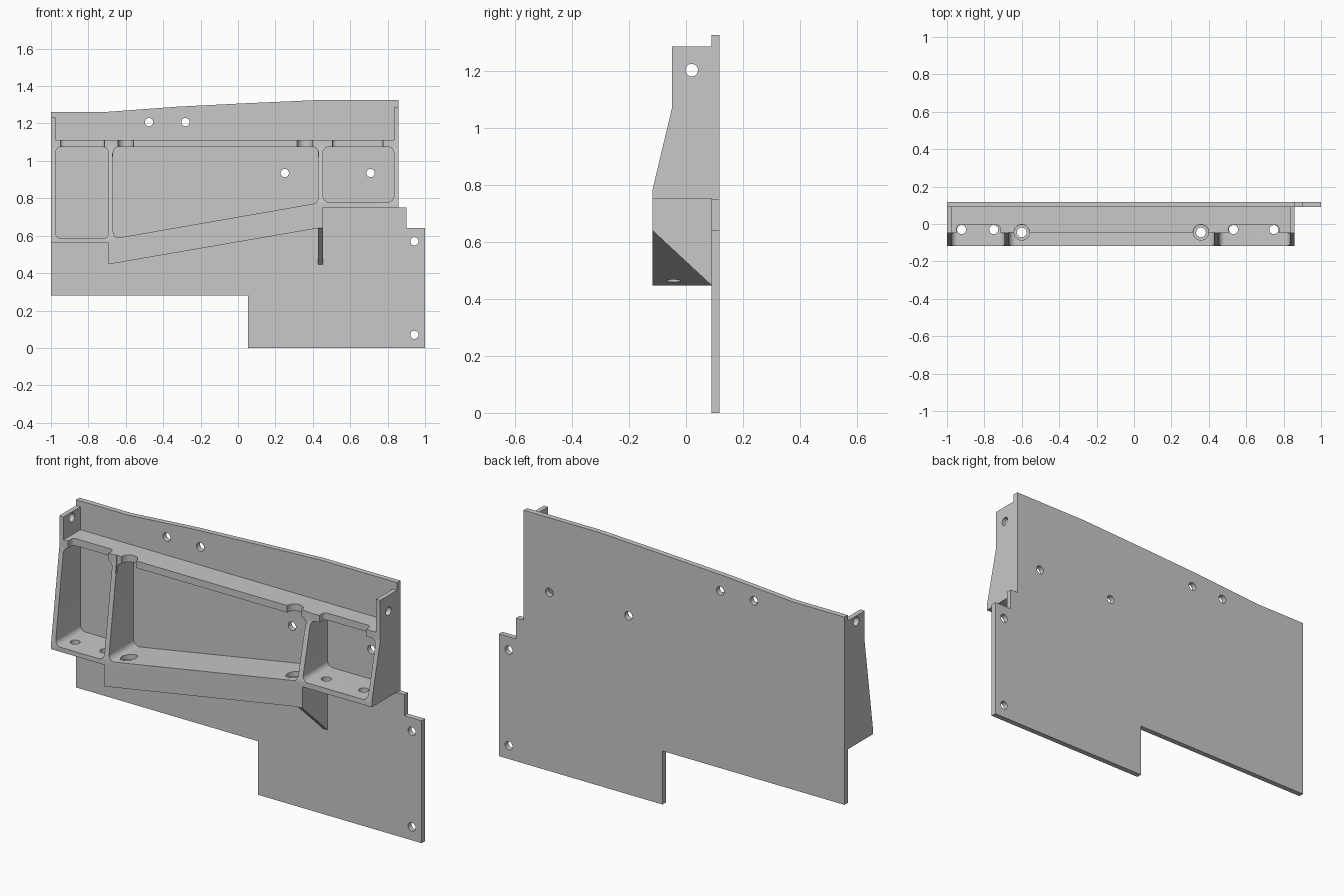
import bpy, bmesh, math
from mathutils import Vector

if "Cube" in bpy.data.objects:
    bpy.data.objects.remove(bpy.data.objects["Cube"])

grey = bpy.data.materials.new("plain grey")
grey.use_nodes = True
grey.diffuse_color = (0.58, 0.58, 0.58, 1)
grey.node_tree.nodes["Principled BSDF"].inputs["Base Color"].default_value = (0.58, 0.58, 0.58, 1)

AXES = {"x": lambda a, b, d: (d, a, b),   # outline in yz
        "y": lambda a, b, d: (a, d, b),   # outline in xz
        "z": lambda a, b, d: (a, b, d)}   # outline in xy
FRONT, SEAT, BACK = -0.118, 0.09, 0.118


def prism(name, outline, axis, lo, hi):
    """Extrude a 2D outline along an axis."""
    place = AXES[axis]
    bm = bmesh.new()
    near = [bm.verts.new(place(a, b, lo)) for a, b in outline]
    far = [bm.verts.new(place(a, b, hi)) for a, b in outline]
    bm.faces.new(near)
    bm.faces.new(far[::-1])
    for i in range(len(near)):
        bm.faces.new([near[i], near[i - 1], far[i - 1], far[i]])
    bmesh.ops.recalc_face_normals(bm, faces=bm.faces[:])
    mesh = bpy.data.meshes.new(name)
    bm.to_mesh(mesh)
    bm.free()
    mesh.materials.append(grey)
    obj = bpy.data.objects.new(name, mesh)
    bpy.context.collection.objects.link(obj)
    return obj


def rect(a0, a1, b0, b1):
    return [(a0, b0), (a1, b0), (a1, b1), (a0, b1)]


def circle(a, b, r, n=32):
    return [(a + r * math.cos(math.tau * i / n), b + r * math.sin(math.tau * i / n))
            for i in range(n)]


def rounded(points, r=0.03, steps=6):
    """Round the corners of a convex outline."""
    out = []
    for i, p in enumerate(points):
        p = Vector(p)
        u = (Vector(points[i - 1]) - p).normalized()
        v = (Vector(points[(i + 1) % len(points)]) - p).normalized()
        half = u.angle(v) / 2
        centre = p + (u + v).normalized() * (r / math.sin(half))
        start = p + u * (r / math.tan(half)) - centre
        end = p + v * (r / math.tan(half)) - centre
        for k in range(steps + 1):
            # blend the two radii and push the result back onto the arc
            t = k / steps
            out.append(tuple(centre + start.lerp(end, t).normalized() * r))
    return out


def cut(target, outline, axis, lo, hi):
    """Subtract an extruded outline."""
    tool = prism("cutter", outline, axis, lo, hi)
    tool.hide_render = True
    mod = target.modifiers.new("cut", "BOOLEAN")
    mod.operation, mod.solver, mod.object = "DIFFERENCE", "EXACT", tool
    bpy.context.view_layer.objects.active = target
    bpy.ops.object.modifier_apply(modifier=mod.name)
    bpy.data.objects.remove(tool)


# Back plate with mounting holes
plate = prism("back_plate", [
    (-1, 0.28), (0.054, 0.28), (0.054, 0), (1, 0), (1, 0.64), (0.9, 0.64), (0.9, 0.75),
    (0.857, 0.75), (0.857, 1.325), (0.42, 1.325), (0, 1.306), (-0.32, 1.29),
    (-0.7, 1.262), (-1, 1.262)], "y", SEAT, BACK)
for x, z in [(-0.476, 1.207), (-0.281, 1.207), (0.25, 0.935), (0.709, 0.935),
             (0.943, 0.57), (0.943, 0.07)]:
    cut(plate, circle(x, z, 0.022), "y", 0, 0.2)

# Ribbed frame: floor, ribs, shelf and end walls in one solid
frame = prism("ribbed_frame", [
    (-1, 0.56), (-0.693, 0.56), (-0.693, 0.447), (0.428, 0.64), (0.455, 0.64),
    (0.455, 0.752), (0.857, 0.752), (0.857, 1.285), (0.833, 1.285), (0.833, 1.112),
    (-0.975, 1.112), (-0.975, 1.232), (-1, 1.232)], "y", FRONT, SEAT)

# Three open pockets
TOP = 1.075
for pocket in [rect(-0.975, -0.693, 0.584, TOP),
               [(-0.667, 0.584), (0.428, 0.775), (0.428, TOP), (-0.667, TOP)],
               rect(0.455, 0.833, 0.78, TOP)]:
    cut(frame, rounded(pocket), "y", -0.2, 0.2)

# Sloping front edges of the walls and ribs, set-back front of the shelf
for x0, x1, bend in [(-1.1, -0.66, 0.585), (0.42, 0.95, 0.78)]:
    cut(frame, [(-0.3, bend), (FRONT, bend), (-0.049, 1.07), (-0.049, 1.4), (-0.3, 1.4)],
        "x", x0, x1)
cut(frame, rect(-0.3, -0.045, 1.02, 1.4), "x", -0.67, 0.43)

# Tool clearances in the shelf
for x0, x1 in [(-0.95, -0.715), (0.505, 0.775)]:
    cut(frame, rounded(rect(x0, x1, -0.3, -0.005), 0.02), "z", 1.04, 1.2)
for x in (-0.6, 0.358):
    cut(frame, circle(x, -0.045, 0.042), "z", 1.04, 1.2)

# Floor bolt holes, the two large ones counterbored
for x in (-0.922, -0.75, 0.532, 0.748):
    cut(frame, circle(x, -0.03, 0.024), "z", 0.5, 0.85)
for x, z in [(-0.6, 0.596), (0.358, 0.763)]:
    cut(frame, circle(x, -0.045, 0.026), "z", 0.3, 0.9)
    cut(frame, circle(x, -0.045, 0.041), "z", z - 0.03, 0.9)

# Holes in the upper end walls
for x in (-0.99, 0.845):
    cut(frame, circle(0.02, 1.202, 0.022), "x", x - 0.1, x + 0.1)

# Triangular gusset beneath the inner rib
gusset = prism("gusset", [(FRONT, 0.64), (SEAT, 0.64), (SEAT, 0.447)], "x", 0.428, 0.455)

for obj in (plate, frame, gusset):
    bpy.ops.object.select_all(action="DESELECT")
    obj.select_set(True)
    bpy.context.view_layer.objects.active = obj
    bpy.ops.object.shade_smooth_by_angle(angle=math.radians(30))
